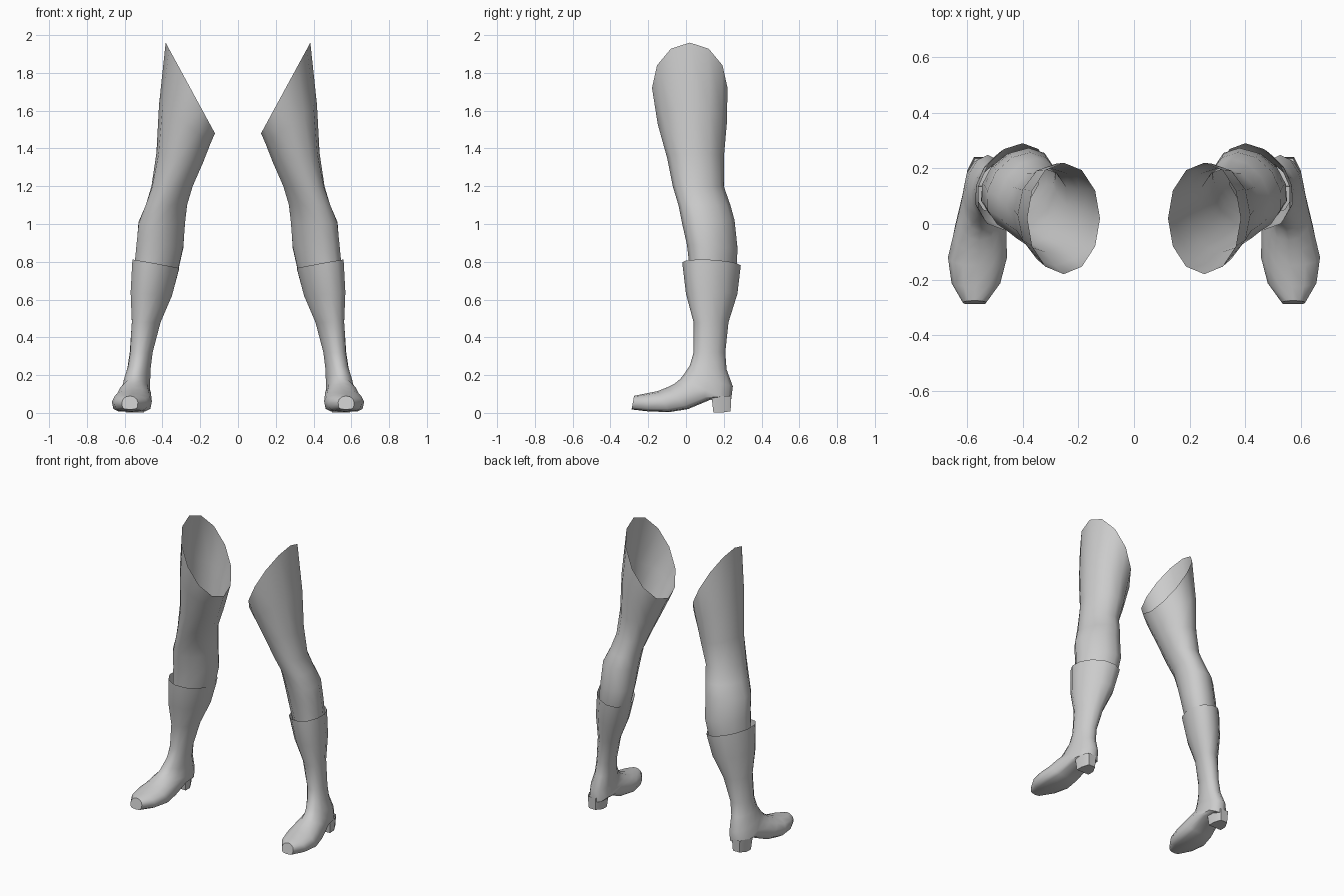
import bpy, bmesh, math
from mathutils import Vector

if "Cube" in bpy.data.objects:
    bpy.data.objects.remove(bpy.data.objects["Cube"])

grey = bpy.data.materials.new("plain grey")
grey.diffuse_color = (0.6, 0.6, 0.6, 1)
grey.use_nodes = True
grey.node_tree.nodes["Principled BSDF"].inputs["Base Color"].default_value = grey.diffuse_color
SIDES = 12


def section(inner, outer, slope, front, back, skew=0.0, square=0.0):
    """Ring from its inner/outer x, sideways slope and (y, z) of its front and back."""
    cx, rx = (inner + outer) / 2, (outer - inner) / 2
    f, b = Vector((0, *front)), Vector((0, *back))
    mid, axis = (f + b) / 2, (f - b) / 2
    pts = []
    for i in range(SIDES):
        a = 2 * math.pi * i / SIDES
        c, s = math.cos(a), math.sin(a)
        if s < 0 and square:                      # boxier sole half
            c = math.copysign(abs(c) ** (1 - square), c)
            s = -abs(s) ** (1 - square)
        p = mid + axis * s
        pts.append(Vector((cx + rx * c + skew * s, p.y, p.z + slope * rx * c)))
    return pts


def loft(name, rings, cap_end=False):
    """Skin the rings, then mirror to the other leg."""
    bm = bmesh.new()
    rows = [[bm.verts.new(p) for p in r] for r in rings]
    for r0, r1 in zip(rows, rows[1:]):
        for i in range(SIDES):
            j = (i + 1) % SIDES
            bm.faces.new((r0[j], r0[i], r1[i], r1[j]))
    if cap_end:
        bm.faces.new(rows[-1][::-1])
    finish(name, bm)


def finish(name, bm):
    mesh = bpy.data.meshes.new(name)
    bm.to_mesh(mesh)
    bm.free()
    mesh.materials.append(grey)
    obj = bpy.data.objects.new(name, mesh)
    bpy.context.collection.objects.link(obj)
    mod = obj.modifiers.new("other side", 'MIRROR')
    mod.use_mirror_merge = False
    bpy.ops.object.select_all(action='DESELECT')
    obj.select_set(True)
    bpy.context.view_layer.objects.active = obj
    bpy.ops.object.shade_smooth_by_angle(angle=math.radians(50))


# bare legs: slanted open top, thigh, knee, upper calf
loft("legs", [
    section(.122, .383, 1.84, (-.18, 1.72), (.22, 1.72)),
    section(.145, .418, .75, (-.15, 1.53), (.216, 1.53)),
    section(.185, .432, .20, (-.10, 1.35), (.20, 1.35), .01),
    section(.24, .458, 0, (-.07, 1.20), (.20, 1.20), .02),
    section(.27, .488, 0, (-.04, 1.10), (.235, 1.10), .03),
    section(.28, .527, 0, (-.02, 1.00), (.257, 1.02), .03),
    section(.29, .537, 0, (.005, .89), (.273, .87), .035),
    section(.315, .545, .1, (.018, .78), (.268, .78), .035),
    section(.345, .545, .1, (.03, .68), (.25, .68), .035),
])

# boots: open cuff, shaft, ankle, then rings turning forward to the toe
S = .45
loft("boots", [
    section(.312, .558, .18, (-.02, .797), (.29, .78), .035),
    section(.35, .568, .1, (0, .63), (.272, .63), .03),
    section(.41, .562, 0, (.04, .48), (.225, .48), .02),
    section(.452, .573, 0, (.04, .32), (.208, .32), .01),
    section(.462, .585, 0, (.02, .25), (.215, .23), .01),
    section(.465, .605, 0, (-.01, .205), (.248, .14), .01),
    section(.465, .615, 0, (-.03, .18), (.238, .06), .01, .2),
    section(.462, .63, 0, (-.06, .155), (.13, .07), .01, S),
    section(.458, .65, 0, (-.10, .135), (.01, .02), 0, S),
    section(.456, .668, 0, (-.15, .115), (-.09, .004), 0, S),
    section(.48, .655, 0, (-.225, .10), (-.20, .008), 0, S),
    section(.53, .615, 0, (-.275, .09), (-.288, .018), 0, S),
], cap_end=True)

# boot heels: tapered round-backed blocks under the rear sole
top = [(.49, .135), (.60, .135), (.60, .19), (.575, .24), (.515, .24), (.49, .19)]
foot = [(.497, .145), (.593, .145), (.593, .19), (.57, .236), (.52, .236), (.497, .19)]
bm = bmesh.new()
up = [bm.verts.new((x, y, .09)) for x, y in top]
low = [bm.verts.new((x, y, .002 if y < .2 else .008)) for x, y in foot]
for i in range(6):
    j = (i + 1) % 6
    bm.faces.new((low[i], low[j], up[j], up[i]))
bm.faces.new(low[::-1])
bmesh.ops.recalc_face_normals(bm, faces=bm.faces)
finish("boot_heels", bm)
